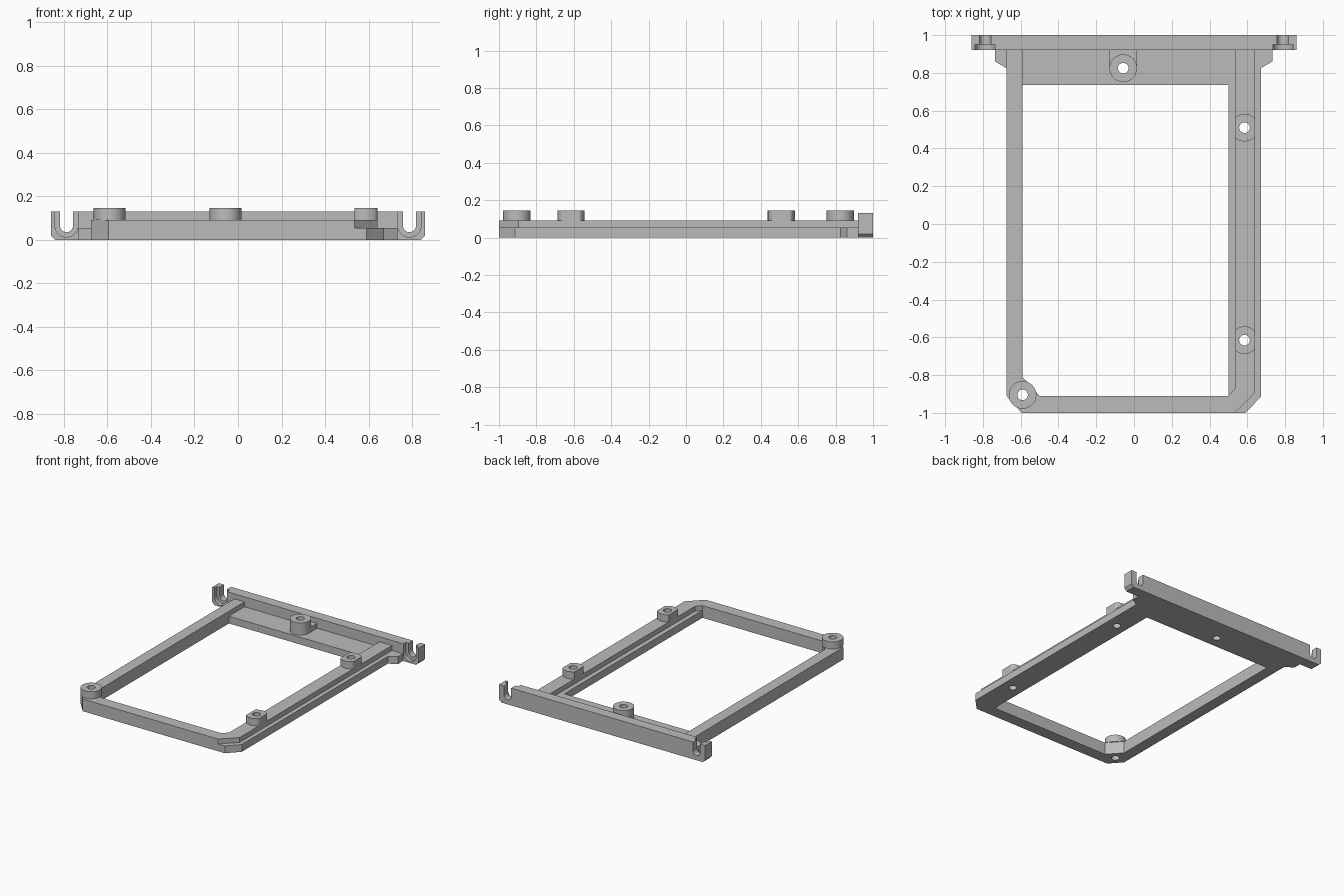
import bpy, bmesh
from math import cos, sin, pi

cube = bpy.data.objects.get("Cube")
if cube:
    bpy.data.objects.remove(cube, do_unlink=True)

grey = bpy.data.materials.new("plain grey")
grey.use_nodes = True
grey.diffuse_color = (0.5, 0.5, 0.5, 1)
grey.node_tree.nodes["Principled BSDF"].inputs["Base Color"].default_value = (0.5, 0.5, 0.5, 1)


def prism(name, outline, low, high, axis="Z"):
    """Extrude an outline along z, or an x-z outline along y."""
    place = (lambda a, b, d: (a, b, d)) if axis == "Z" else (lambda a, b, d: (a, d, b))
    bm = bmesh.new()
    rings = [[bm.verts.new(place(a, b, d)) for a, b in outline] for d in (low, high)]
    bm.faces.new(rings[0])
    bm.faces.new(rings[1])
    n = len(outline)
    for i in range(n):
        j = (i + 1) % n
        bm.faces.new((rings[0][i], rings[0][j], rings[1][j], rings[1][i]))
    bmesh.ops.recalc_face_normals(bm, faces=bm.faces)
    mesh = bpy.data.meshes.new(name)
    bm.to_mesh(mesh)
    bm.free()
    mesh.materials.append(grey)
    obj = bpy.data.objects.new(name, mesh)
    bpy.context.collection.objects.link(obj)
    return obj


def arc(cx, cy, r, start=0.0, sweep=2 * pi, steps=48):
    count = steps if sweep == 2 * pi else steps + 1
    return [(cx + r * cos(start + sweep * i / steps),
             cy + r * sin(start + sweep * i / steps)) for i in range(count)]


def cut(obj, cutters):
    """Subtract the cutters, bake the result and drop them."""
    for c in cutters:
        mod = obj.modifiers.new("cut", "BOOLEAN")
        mod.operation, mod.solver, mod.object = "DIFFERENCE", "EXACT", c
        c.hide_render = True
    graph = bpy.context.evaluated_depsgraph_get()
    baked = bpy.data.meshes.new_from_object(obj.evaluated_get(graph))
    obj.modifiers.clear()
    obj.data = baked
    for c in cutters:
        bpy.data.objects.remove(c, do_unlink=True)


def holes(spots):
    return [prism("hole_cutter", arc(x, y, HOLE), -0.1, 0.3) for x, y in spots]


BASE, RAIL, BOSS, BAR = 0.055, 0.092, 0.146, 0.13
R, HOLE = 0.073, 0.028
corner, middle = (-0.59, -0.905), (-0.057, 0.825)
side = [(0.585, 0.51), (0.585, -0.615)]

# Base frame with wings at the back and a rectangular window
base = prism("base_frame", [
    (-0.735, 0.92), (-0.735, 0.86), (-0.675, 0.825), (-0.675, -0.91), (-0.595, -1),
    (0.59, -1), (0.672, -0.915), (0.672, 0.825), (0.732, 0.86), (0.732, 0.92)], 0, BASE)
window = prism("window_cutter", [
    (-0.59, 0.735), (-0.59, -0.81), (-0.5, -0.91), (0.5, -0.91), (0.5, 0.735)], -0.1, 0.2)
cut(base, [window] + holes([corner, middle] + side))

# Raised rails on the left, front and right
rails = prism("raised_rails", [
    (-0.675, 0.92), (-0.675, -0.91), (-0.595, -1), (0.535, -1), (0.64, -0.895),
    (0.64, 0.92), (0.535, 0.92), (0.535, -0.87), (0.5, -0.91), (-0.5, -0.91),
    (-0.59, -0.81), (-0.59, 0.92)], BASE, RAIL)
cut(rails, holes([corner] + side))

# Screw bosses: the side ones are trimmed to the rail width
round_parts = []
for name, spot in (("corner_boss", corner), ("middle_boss", middle),
                   ("rear_side_boss", side[0]), ("front_side_boss", side[1])):
    outline = arc(*spot, R)
    if spot in side:
        outline = [(min(max(x, 0.535), 0.64), y) for x, y in outline]
    boss = prism(name, outline, RAIL, BOSS)
    cut(boss, holes([spot]))
    round_parts.append(boss)

# Foot joining the middle boss to the back bar
mx, my = middle
foot = prism("middle_boss_foot", arc(mx, my, R, pi, pi) + [(mx + R, 0.92), (mx - R, 0.92)],
             BASE, RAIL)
cut(foot, holes([middle]))
round_parts.append(foot)

# Back bar with an open stepped slot at each end
bar = prism("back_bar", [
    (-0.86, BAR), (-0.86, 0.02), (-0.84, 0), (0.84, 0), (0.86, 0.02), (0.86, BAR)],
    0.92, 1, "Y")


def slot(x, r, front, back):
    outline = arc(x, 0.065, r, pi, pi, 24) + [(x + r, 0.3), (x - r, 0.3)]
    return prism("slot_cutter", outline, front, back, "Y")


cut(bar, [slot(s * 0.788, r, 0.8, back) for s in (-1, 1)
          for r, back in ((0.03, 1.1), (0.053, 0.95))])
round_parts.append(bar)

# Smooth the curved walls and keep the edges crisp
bpy.ops.object.select_all(action="DESELECT")
for obj in round_parts + [base, rails]:
    obj.select_set(True)
bpy.context.view_layer.objects.active = bar
bpy.ops.object.shade_smooth_by_angle(angle=0.5)
